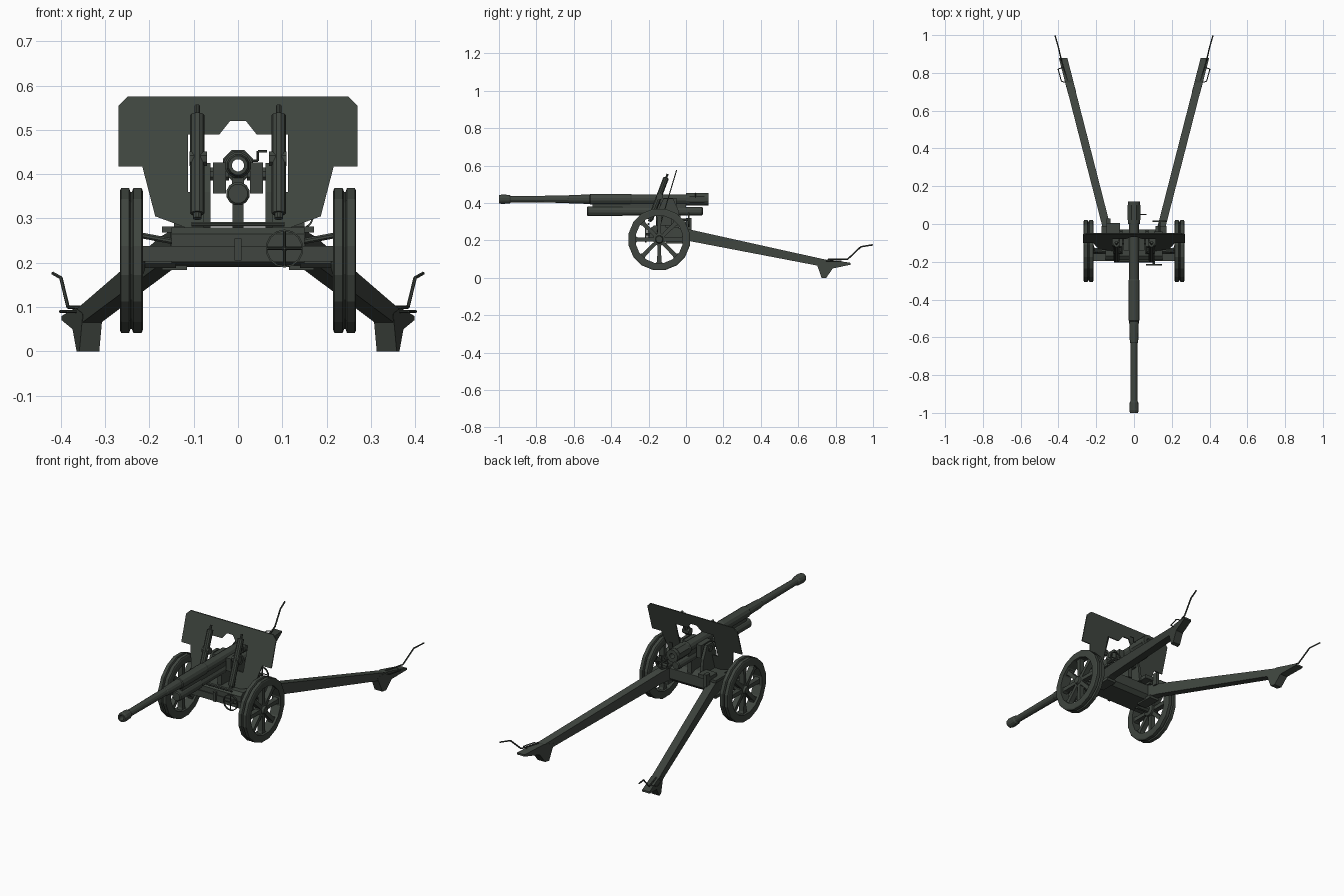
import bpy, bmesh, math
from mathutils import Vector


def material(name, rgb):
    m = bpy.data.materials.new(name)
    m.diffuse_color = (*rgb, 1)
    return m


GREEN = material("dark olive grey", (0.050, 0.060, 0.050))


def make(name, verts, faces):
    me = bpy.data.meshes.new(name)
    me.from_pydata([tuple(v) for v in verts], [], faces)
    bm = bmesh.new()
    bm.from_mesh(me)
    bmesh.ops.recalc_face_normals(bm, faces=bm.faces)
    bm.to_mesh(me)
    bm.free()
    me.materials.append(GREEN)
    ob = bpy.data.objects.new(name, me)
    bpy.context.collection.objects.link(ob)
    return ob


def loft(name, a, b):
    """Solid between two matching outlines."""
    n = len(a)
    faces = [list(range(n)), list(range(n, 2 * n))]
    faces += [(i, (i + 1) % n, n + (i + 1) % n, n + i) for i in range(n)]
    return make(name, list(a) + list(b), faces)


def prism(name, yz, x0, x1, side=1, shear=0.0):
    """Side profile extruded across x; shear splays it outwards with y."""
    return loft(name, *[[(side * (x + shear * y), y, z) for y, z in yz] for x in (x0, x1)])


def box(name, x0, x1, y0, y1, z0, z1, side=1):
    return prism(name, [(y0, z0), (y1, z0), (y1, z1), (y0, z1)], x0, x1, side)


def ring(p, axis, r, n):
    axis = Vector(axis).normalized()
    u = axis.cross(Vector((0, 0, 1)) if abs(axis.z) < 0.9 else Vector((1, 0, 0))).normalized()
    v = axis.cross(u)
    t = [2 * math.pi * (i + 0.5) / n for i in range(n)]
    return [Vector(p) + r * (math.cos(k) * u + math.sin(k) * v) for k in t]


def lathe(name, base, axis, profile, n=12, closed=False):
    """Spin (distance along axis, radius) points; closed makes a hollow ring."""
    axis, base = Vector(axis).normalized(), Vector(base)
    verts = []
    for d, r in profile:
        verts += ring(base + axis * d, axis, r, n)
    m = len(profile)
    faces = []
    for j in range(m if closed else m - 1):
        a, b = j * n, (j + 1) % m * n
        faces += [(a + i, a + (i + 1) % n, b + (i + 1) % n, b + i) for i in range(n)]
    if not closed:
        faces += [list(range(n)), list(range((m - 1) * n, m * n))]
    return make(name, verts, faces)


def rod(name, p, q, r, n=8):
    p, q = Vector(p), Vector(q)
    return lathe(name, p, q - p, [(0, r), ((q - p).length, r)], n)


def path(name, pts, r):
    for p, q in zip(pts, pts[1:]):
        rod(name, p, q, r, 6)


def handwheel(name, c, r, shaft):
    """Control wheel facing along y, with cross spokes and a shaft."""
    w = 0.004
    lathe(name + "_rim", c, (0, 1, 0), [(-w, r - w), (-w, r), (w, r), (w, r - w)], 14, True)
    for dx, dz in ((r - w, 0), (0, r - w)):
        a, b = Vector(c), Vector((dx, 0, dz))
        rod(name + "_spoke", a - b, a + b, 0.003, 6)
    rod(name + "_shaft", c, (c[0], shaft, c[2]), 0.007)


# Barrel with through bore, muzzle collar and breech
lathe("barrel", (0, 0, 0.42), (0, 1, 0), [
    (-1, 0.022), (-0.985, 0.026), (-0.945, 0.024), (-0.935, 0.018), (-0.63, 0.020),
    (-0.625, 0.023), (-0.515, 0.026), (-0.51, 0.030), (-0.3, 0.030), (-0.29, 0.027),
    (0.0, 0.027), (0.0, 0.034), (0.12, 0.034), (0.12, 0.014), (-1, 0.014)], 12, True)
lathe("breech_ring", (0, 0, 0.42), (0, 1, 0),
      [(0.02, 0.03), (0.02, 0.037), (0.1, 0.037), (0.1, 0.03)], 8, True)

# Recoil cylinder and cradle
lathe("recoil_cylinder", (0, 0, 0.356), (0, 1, 0),
      [(-0.53, 0.022), (-0.525, 0.027), (-0.34, 0.027), (-0.34, 0.023), (0.085, 0.023), (0.09, 0.019)], 12)
box("cradle_web", -0.014, 0.014, -0.50, 0.0, 0.365, 0.400)
box("elevation_arc", -0.012, 0.012, -0.16, -0.03, 0.27, 0.34)
rod("cross_bar", (-0.105, -0.2, 0.287), (0.105, -0.2, 0.287), 0.005)
box("front_bracket", -0.008, 0.008, -0.205, -0.19, 0.205, 0.255)

# Gun shield, leaning back, with a central opening
half = [(0.248, 0.576), (0.27, 0.555), (0.27, 0.417), (0.216, 0.417), (0.187, 0.305),
        (0.12, 0.28), (0.065, 0.28), (0.065, 0.36), (0.113, 0.36), (0.113, 0.49),
        (0.042, 0.49), (0.018, 0.52)]
outline = half + [(-x, z) for x, z in reversed(half)]
loft("shield", *[[(x, o - 0.05 + (z - 0.576) * 0.3, z) for x, z in outline] for o in (-0.003, 0.003)])

# Carriage body and axle
prism("carriage_body", [(-0.19, 0.20), (-0.05, 0.19), (-0.03, 0.21), (-0.03, 0.265),
                        (-0.06, 0.28), (-0.17, 0.28), (-0.19, 0.265)], -0.15, 0.15)
box("axle_beam", -0.215, 0.215, -0.195, -0.155, 0.203, 0.238)

WHEEL_Y, WHEEL_Z = -0.143, 0.205
tyre = [(0.215, 0.128), (0.215, 0.160), (0.218, 0.167), (0.236, 0.167), (0.240, 0.158),
        (0.243, 0.158), (0.246, 0.167), (0.264, 0.167), (0.267, 0.160), (0.267, 0.128)]
spade = [(0.695, 0.085), (0.725, 0.0), (0.75, 0.0), (0.785, 0.05), (0.88, 0.070),
         (0.88, 0.080), (0.76, 0.098)]
trail = [(-0.07, 0.20), (0.02, 0.196), (0.74, 0.058), (0.80, 0.062), (0.80, 0.085), (0.02, 0.258), (-0.07, 0.272)]

for s, side in ((-1, "left"), (1, "right")):
    # Wheel
    hub = (0, WHEEL_Y, WHEEL_Z)
    lathe(side + "_wheel_rim", hub, (s, 0, 0), tyre, 16, True)
    lathe(side + "_wheel_hub", hub, (s, 0, 0),
          [(0.21, 0.022), (0.215, 0.034), (0.252, 0.034), (0.255, 0.022), (0.267, 0.018)], 12)
    for k in range(8):
        a = k * math.pi / 4
        c, d = math.cos(a), math.sin(a)
        quad = [(0.025, -0.010), (0.115, -0.011), (0.132, -0.020),
                (0.132, 0.020), (0.115, 0.011), (0.025, 0.010)]
        prism(side + "_wheel_spoke", [(WHEEL_Y + r * c - t * d, WHEEL_Z + r * d + t * c) for r, t in quad],
              0.226, 0.254, s)
    rod(side + "_stub_axle", (s * 0.14, WHEEL_Y, WHEEL_Z), (s * 0.22, WHEEL_Y, WHEEL_Z), 0.018)
    rod(side + "_axle_stay", (s * 0.14, -0.15, 0.247), (s * 0.22, -0.145, 0.262), 0.007)

    # Trail leg with hinge, spade and lifting handle
    prism(side + "_trail", trail, 0.128, 0.171, s, 0.257)
    box(side + "_hinge_top", 0.115, 0.172, -0.11, -0.01, 0.268, 0.282, s)
    box(side + "_hinge_bottom", 0.115, 0.172, -0.11, -0.01, 0.184, 0.200, s)
    prism(side + "_spade", spade, 0.127, 0.172, s, 0.257)
    path(side + "_trail_handle", [(s * x, y, z) for x, y, z in (
        (0.352, 0.76, 0.099), (0.384, 0.865, 0.100), (0.400, 0.935, 0.166), (0.418, 0.998, 0.176))], 0.004)
    path(side + "_side_grip", [(s * x, y, 0.09) for x, y in (
        (0.36, 0.75), (0.384, 0.755), (0.402, 0.82), (0.375, 0.83))], 0.003)

    # Balancing spring column
    p, q = Vector((s * 0.092, -0.195, 0.300)), Vector((s * 0.092, -0.098, 0.556))
    lathe(side + "_spring_column", p, q - p,
          [(0, 0.010), (0.012, 0.010), (0.012, 0.016), (0.25, 0.016), (0.253, 0.006), (0.273, 0.006)], 10)

    # Upper carriage cheek, trunnion and cradle side
    prism(side + "_cheek", [(-0.16, 0.275), (-0.03, 0.275), (-0.04, 0.36), (-0.07, 0.425),
                            (-0.12, 0.425), (-0.15, 0.36)], 0.062, 0.078, s)
    box(side + "_cradle_side", 0.027, 0.056, -0.14, -0.05, 0.356, 0.426, s)
    rod(side + "_trunnion", (s * 0.02, -0.095, 0.40), (s * 0.084, -0.095, 0.40), 0.016)
    rod(side + "_column_pin", (s * 0.07, -0.14, 0.435), (s * 0.11, -0.14, 0.435), 0.018)

# Handwheels, sight and small fittings
handwheel("front_handwheel", (0.105, -0.215, 0.232), 0.043, -0.15)
handwheel("rear_handwheel", (0.135, 0.015, 0.31), 0.038, -0.05)
box("rear_gear_box", 0.105, 0.15, -0.08, -0.04, 0.275, 0.33)
box("left_sight_post", -0.145, -0.125, 0.0, 0.03, 0.25, 0.32)
box("left_sight_base", -0.145, -0.075, -0.06, 0.005, 0.28, 0.30)
path("breech_lever", [(0.03, 0.05, 0.43), (0.045, 0.05, 0.43), (0.045, 0.05, 0.452), (0.066, 0.05, 0.452)], 0.003)
